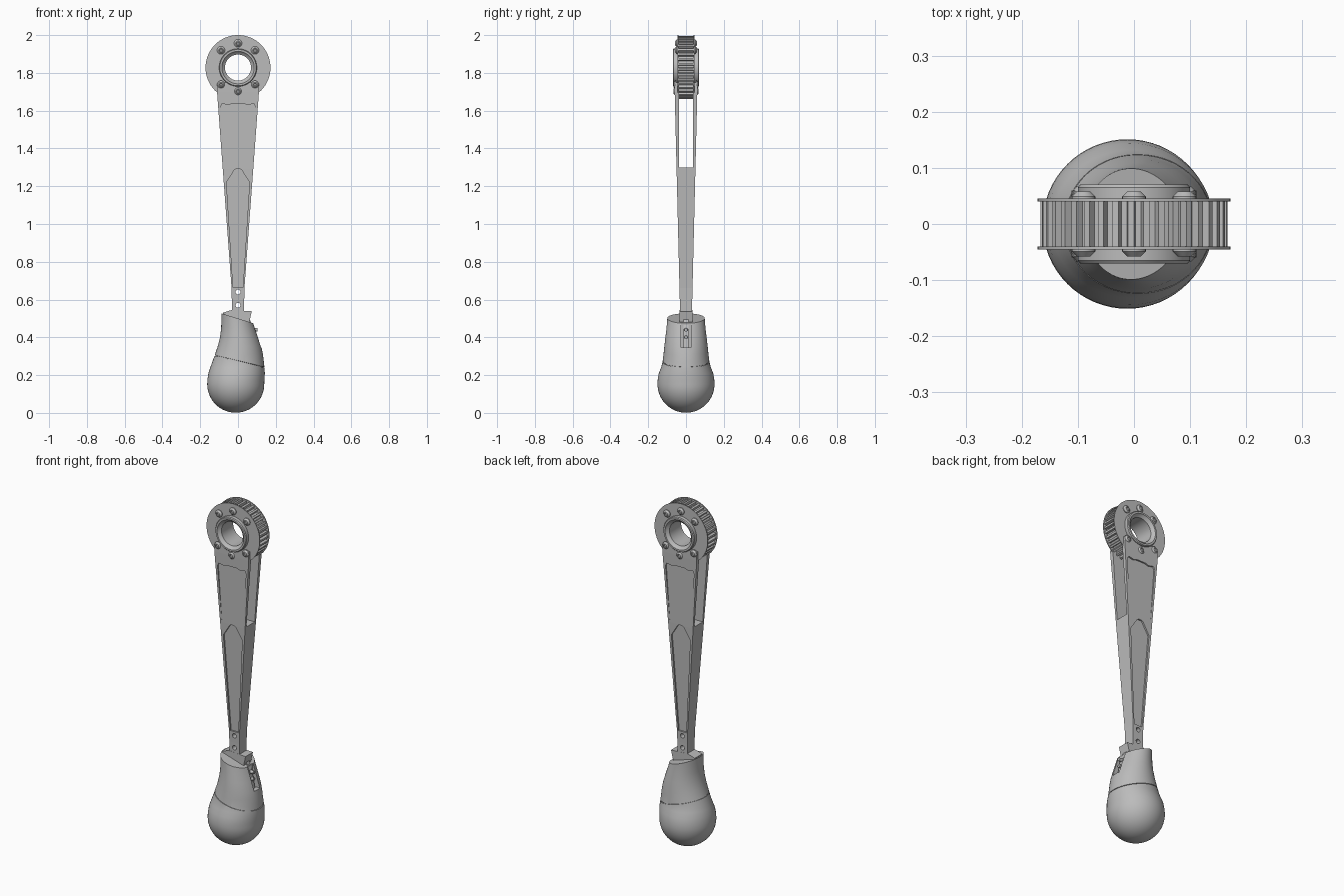
import bpy, bmesh, math
from mathutils import Vector

if "Cube" in bpy.data.objects:
    bpy.data.objects.remove(bpy.data.objects["Cube"])

HUB_Z = 1.828
grey = bpy.data.materials.new("brushed grey")
grey.use_nodes = True
colour = (0.5, 0.5, 0.5, 1)
grey.diffuse_color = colour
grey.node_tree.nodes["Principled BSDF"].inputs["Base Color"].default_value = colour


def finish(name, bm, smooth=False):
    bmesh.ops.recalc_face_normals(bm, faces=bm.faces)
    mesh = bpy.data.meshes.new(name)
    bm.to_mesh(mesh)
    bm.free()
    obj = bpy.data.objects.new(name, mesh)
    bpy.context.collection.objects.link(obj)
    mesh.materials.append(grey)
    if smooth:
        activate(obj)
        bpy.ops.object.shade_smooth_by_angle(angle=math.radians(32))
    return obj


def activate(obj):
    bpy.ops.object.select_all(action='DESELECT')
    obj.select_set(True)
    bpy.context.view_layer.objects.active = obj


def loft(name, rings, smooth=False, closed=False):
    """Skin a list of equal-length rings; join the ends or cap them."""
    bm = bmesh.new()
    loops = [[bm.verts.new(p) for p in ring] for ring in rings]
    pairs = list(zip(loops, loops[1:]))
    if closed:
        pairs.append((loops[-1], loops[0]))
    else:
        bm.faces.new(loops[0])
        bm.faces.new(loops[-1])
    n = len(loops[0])
    for a, b in pairs:
        for i in range(n):
            j = (i + 1) % n
            bm.faces.new((a[i], a[j], b[j], b[i]))
    return finish(name, bm, smooth)


def prism(name, outline, near, far):
    """Extrude an x,z outline along y; near and far give y for each z."""
    return loft(name, [[(x, f(z), z) for x, z in outline] for f in (near, far)])


def lathe_y(name, profile, x=0, z=HUB_Z, n=64, closed=False):
    turns = [math.tau * i / n for i in range(n)]
    rings = [[(x + r * math.cos(a), y, z + r * math.sin(a)) for a in turns]
             for r, y in profile]
    return loft(name, rings, True, closed)


def box(name, x0, x1, y, z0, z1):
    return prism(name, [(x0, z0), (x1, z0), (x1, z1), (x0, z1)],
                 lambda z: -y, lambda z: y)


def cut(obj, cutter):
    mod = obj.modifiers.new("cut", 'BOOLEAN')
    mod.operation, mod.solver, mod.object = 'DIFFERENCE', 'EXACT', cutter
    activate(obj)
    bpy.ops.object.modifier_apply(modifier="cut")
    bpy.data.objects.remove(cutter)


def mirrored(half):
    return half + [(-x, z) for x, z in reversed(half)]


# Tapered arm, solid below and forked above
def arm_y(z):
    return 0.033 + 0.027 * max(0, min(1, (z - 0.6) / 1.1))


arm_rings = []
for z, w in [(0.5, 0.033), (0.6, 0.033), (0.66, 0.034), (1.7, 0.111), (1.75, 0.108)]:
    d = arm_y(z)
    arm_rings.append([(-w, -d, z), (w, -d, z), (w, d, z), (-w, d, z)])
arm = loft("forked_arm", arm_rings)
cut(arm, box("fork_gap", -0.3, 0.3, 0.038, 1.3, 1.9))

# Recessed panels on both faces of the arm
upper = mirrored([(0.068, 1.28), (0.092, 1.62), (0.084, 1.637), (0.05, 1.63), (0.03, 1.637)])
lower = mirrored([(0.026, 0.665), (0.061, 1.22), (0.02, 1.285), (0.01, 1.292)])
for s in (-1, 1):
    cut(arm, prism("upper_recess", upper, lambda z: s * 0.05, lambda z: s * 0.1))
    cut(arm, prism("lower_recess", lower, lambda z: s * (arm_y(z) - 0.009),
                   lambda z: s * 0.1))

# Pin holes through the neck
for z in (0.64, 0.57):
    cut(arm, lathe_y("pin_hole", [(0.013, -0.1), (0.013, 0.1)], z=z, n=20))

# Toothed wheel between two thin flanges
TEETH = 38
teeth = []
for i in range(TEETH):
    for part, r in ((0, 0.152), (0.4, 0.152), (0.5, 0.167), (0.9, 0.167)):
        a = math.tau * (i + part) / TEETH
        teeth.append((r, a))
loft("toothed_wheel", [[(r * math.cos(a), y, HUB_Z + r * math.sin(a)) for r, a in ring]
                       for y, ring in ((-0.041, teeth), (0.041, teeth),
                                       (0.041, [(0.09, a) for r, a in teeth]),
                                       (-0.041, [(0.09, a) for r, a in teeth]))],
     closed=True)
for side, s in (("front", -1), ("back", 1)):
    lathe_y(side + "_flange", [(0.09, s * 0.04), (0.172, s * 0.04),
                               (0.172, s * 0.045), (0.09, s * 0.045)], closed=True)

# Bored hub with a raised collar on each side
collar = [(0.1, 0.04), (0.1, 0.065), (0.096, 0.07), (0.086, 0.07), (0.081, 0.062), (0.069, 0.054)]
lathe_y("bored_hub", collar + [(r, -y) for r, y in reversed(collar)], closed=True)

# Bolt heads around the hub
for side, s in (("front", -1), ("back", 1)):
    for x, z in [(0, 1.957), (0.09, 1.92), (-0.09, 1.92),
                 (0, 1.703), (0.09, 1.738), (-0.09, 1.738)]:
        base = 0.043 if z > HUB_Z else 0.052
        head = [(0.021, base), (0.021, base + 0.006), (0.012, base + 0.015),
                (0.008, base + 0.015), (0.006, base + 0.011)]
        lathe_y(side + "_bolt", [(r, s * y) for r, y in head], x, z, 24)

# Bulb handle: left edge, right edge and depth at each height
sections = []
for i in range(1, 17):
    a = math.pi / 2 * i / 16
    r = 0.151 * math.sin(a)
    sections.append((-0.012 - r, -0.012 + r, r, 0.152 * (1 - math.cos(a)) + 0.001))
sections += [(-0.162, 0.14, 0.15, 0.175), (-0.157, 0.142, 0.144, 0.21),
             (-0.147, 0.14, 0.132, 0.24), (-0.136, 0.137, 0.124, 0.27),
             (-0.122, 0.132, 0.119, 0.31), (-0.108, 0.124, 0.115, 0.35),
             (-0.095, 0.108, 0.109, 0.4), (-0.089, 0.091, 0.103, 0.45),
             (-0.088, 0.075, 0.099, 0.5), (-0.088, 0.06, 0.097, 0.56)]
rings = [[((l + r) / 2 + (r - l) / 2 * math.cos(math.tau * k / 64),
           d * math.sin(math.tau * k / 64), z) for k in range(64)]
         for l, r, d, z in sections]
handle = loft("bulb_handle", rings)

# Sloped top and a sloped seam around the handle
bm = bmesh.new()
bm.from_mesh(handle.data)


def slice_at(point, normal, clear=False):
    return bmesh.ops.bisect_plane(bm, geom=bm.verts[:] + bm.edges[:] + bm.faces[:],
                                  plane_co=point, plane_no=normal, clear_outer=clear)


slice_at(Vector((-0.088, 0, 0.527)), Vector((0.31, 0, 1)), True)
bmesh.ops.holes_fill(bm, edges=[e for e in bm.edges if e.is_boundary])
tilt = Vector((0.24, 0, 1)).normalized()
seam = Vector((0, 0, 0.275))
for offset in (-0.002, 0.002):
    slice_at(seam + tilt * offset, tilt)
bm.normal_update()
band = [f for f in bm.faces if abs((f.calc_center_median() - seam).dot(tilt)) < 0.0019
        and all(abs((v.co - seam).dot(tilt)) < 0.0021 for v in f.verts)]
bmesh.ops.inset_region(bm, faces=band, thickness=0.0004, depth=-0.004)
bmesh.ops.recalc_face_normals(bm, faces=bm.faces)
bm.to_mesh(handle.data)
bm.free()
cut(handle, box("side_slot", 0.075, 0.3, 0.026, 0.345, 0.6))
activate(handle)
bpy.ops.object.shade_smooth_by_angle(angle=math.radians(32))

# Wedge bracket joining arm and handle, with its tongue in the slot
prism("wedge_bracket", [(-0.08, 0.48), (-0.08, 0.53), (-0.033, 0.545), (0.033, 0.54),
                        (0.073, 0.538), (0.05, 0.44), (-0.03, 0.44)],
      lambda z: -0.034, lambda z: 0.034)
prism("slot_tongue", [(0.06, 0.345), (0.1, 0.345), (0.082, 0.45), (0.06, 0.5)],
      lambda z: -0.014, lambda z: 0.014)

# Small screws on the tongue
for z in (0.4, 0.44):
    bm = bmesh.new()
    bmesh.ops.create_cone(bm, cap_ends=True, segments=16, radius1=0.011,
                          radius2=0.009, depth=0.03)
    screw = finish("tongue_screw", bm, True)
    screw.rotation_euler = (0, math.pi / 2, 0)
    screw.location = (0.088, 0, z)
